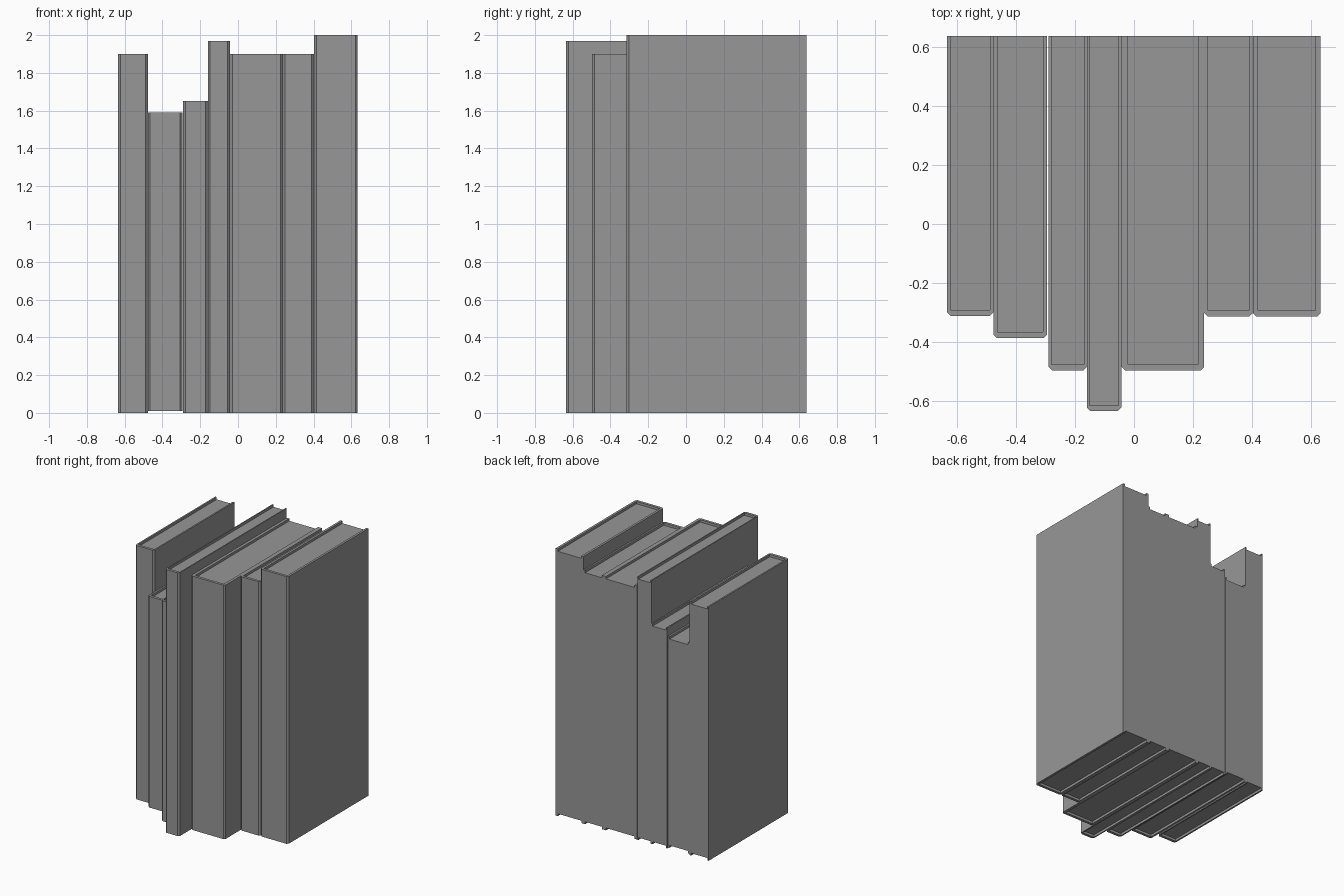
import bpy
import bmesh

if "Cube" in bpy.data.objects:
    bpy.data.objects.remove(bpy.data.objects["Cube"], do_unlink=True)

grey = bpy.data.materials.new("warm_grey")
colour = (0.31, 0.31, 0.31, 1)
grey.diffuse_color = colour
grey.use_nodes = True
grey.node_tree.nodes["Principled BSDF"].inputs["Base Color"].default_value = colour

BACK = 0.637      # shared plane of all fore edges
RECESS = 0.018    # how far the pages sit inside the cover


def prism(name, outline, bottom, top):
    """Extrude a plan outline from bottom to top."""
    bm = bmesh.new()
    face = bm.faces.new([bm.verts.new((x, y, bottom)) for x, y in outline])
    grown = bmesh.ops.extrude_face_region(bm, geom=[face])["geom"]
    verts = [v for v in grown if isinstance(v, bmesh.types.BMVert)]
    bmesh.ops.translate(bm, verts=verts, vec=(0, 0, top - bottom))
    bmesh.ops.recalc_face_normals(bm, faces=bm.faces)
    mesh = bpy.data.meshes.new(name)
    bm.to_mesh(mesh)
    bm.free()
    mesh.materials.append(grey)
    obj = bpy.data.objects.new(name, mesh)
    bpy.context.collection.objects.link(obj)


def book(number, left, right, front, bottom, top):
    board = 0.075 * (right - left)
    spine = 0.02
    cut = 0.012
    inner_l, inner_r, inner_f = left + board, right - board, front + spine
    # Cover: U-shaped plan with chamfered spine corners
    cover = [(left, BACK), (left, front + cut), (left + cut, front),
             (right - cut, front), (right, front + cut), (right, BACK),
             (inner_r, BACK), (inner_r, inner_f),
             (inner_l, inner_f), (inner_l, BACK)]
    prism(f"book_{number}_cover", cover, bottom, top)
    # Page block, flush with the cover at the fore edge
    pages = [(inner_l, BACK), (inner_l, inner_f),
             (inner_r, inner_f), (inner_r, BACK)]
    prism(f"book_{number}_pages", pages, bottom + RECESS, top - RECESS)


# Row of books: left edge, right edge, spine position, bottom, top
books = [
    (-0.634, -0.477, -0.312, 0, 1.90),
    (-0.477, -0.295, -0.387, 0.01, 1.59),
    (-0.29, -0.16, -0.497, 0, 1.65),
    (-0.16, -0.043, -0.635, 0, 1.97),
    (-0.042, 0.238, -0.497, 0, 1.90),
    (0.238, 0.402, -0.314, 0, 1.90),
    (0.403, 0.633, -0.314, 0, 2.0),
]
for i, dims in enumerate(books, 1):
    book(i, *dims)
